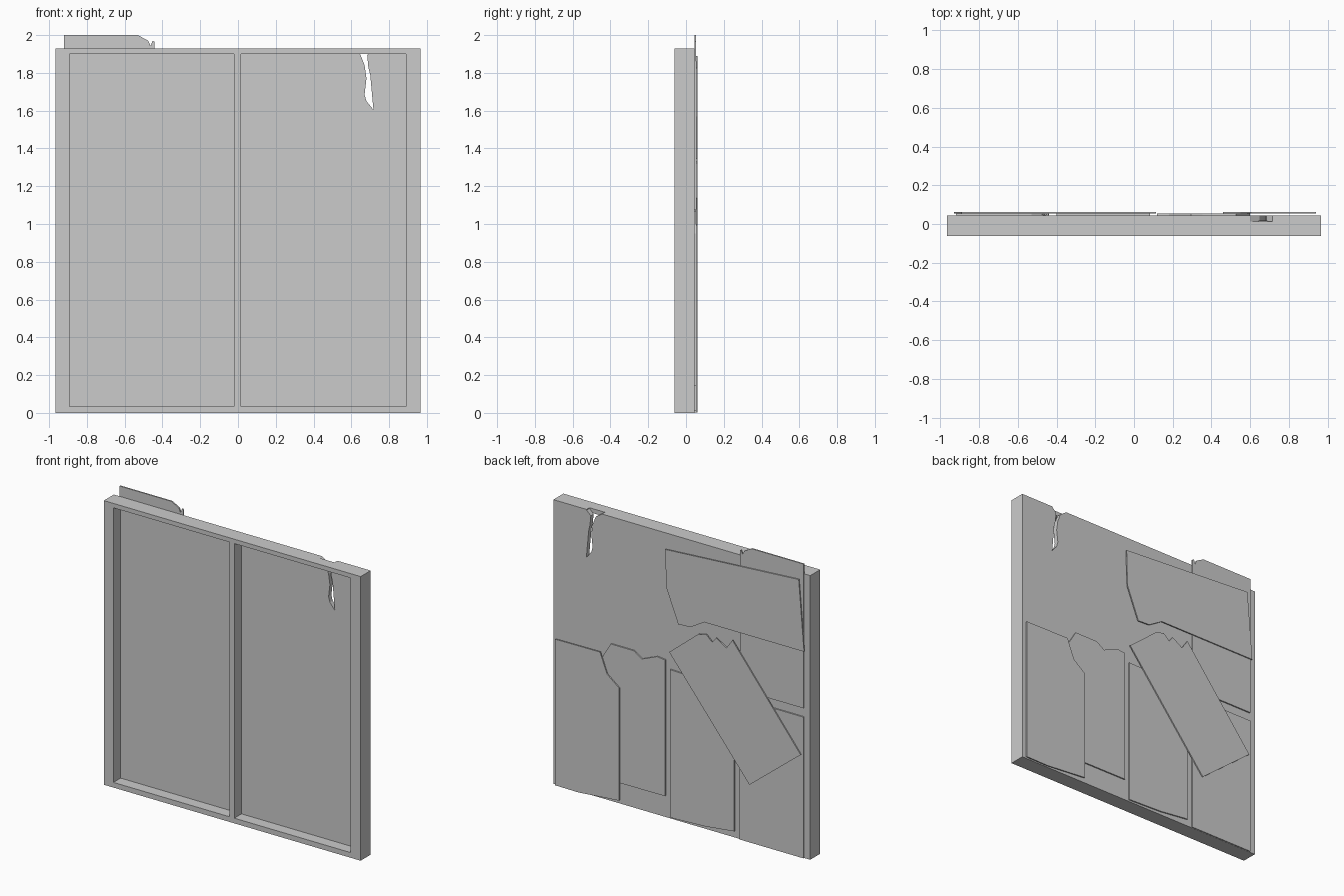
import bpy, bmesh

if "Cube" in bpy.data.objects:
    bpy.data.objects.remove(bpy.data.objects["Cube"])

FRONT, FLOOR, BACK = -0.062, 0.015, 0.045     # frame front, recess floor, wall back
LAYER1, LAYER2 = 0.054, 0.062                 # outer surfaces of the two board layers


def prism(name, outline, y0, y1):
    """Extrude an (x, z) outline between two y depths."""
    bm = bmesh.new()
    face = bm.faces.new([bm.verts.new((x, y0, z)) for x, z in outline])
    ext = bmesh.ops.extrude_face_region(bm, geom=[face])
    for v in ext["geom"]:
        if isinstance(v, bmesh.types.BMVert):
            v.co.y = y1
    bmesh.ops.recalc_face_normals(bm, faces=bm.faces)
    mesh = bpy.data.meshes.new(name)
    bm.to_mesh(mesh)
    bm.free()
    ob = bpy.data.objects.new(name, mesh)
    bpy.context.collection.objects.link(ob)
    return ob


def rect(x0, x1, z0, z1):
    return [(x0, z0), (x1, z0), (x1, z1), (x0, z1)]


def cut(target, cutter):
    """Subtract the cutter and remove it."""
    mod = target.modifiers.new("cut", "BOOLEAN")
    mod.operation, mod.solver, mod.object = "DIFFERENCE", "EXACT", cutter
    bpy.context.view_layer.objects.active = target
    bpy.ops.object.modifier_apply(modifier=mod.name)
    bpy.data.objects.remove(cutter)


# wall slab with two framed recesses in the front
wall = prism("wall_panel", rect(-0.965, 0.965, 0, 1.93), FRONT, BACK)
for x0, x1 in ((-0.893, -0.02), (0.016, 0.89)):
    cut(wall, prism("recess_cutter", rect(x0, x1, 0.035, 1.9), FRONT - 0.1, FLOOR))

# ragged split running down from the top edge of the back sheet
split = [(0.59, 1.96), (0.60, 1.93), (0.648, 1.897), (0.67, 1.84), (0.68, 1.77),
         (0.67, 1.685), (0.68, 1.65), (0.717, 1.605), (0.70, 1.79), (0.69, 1.83),
         (0.684, 1.895), (0.715, 1.925), (0.72, 1.96)]
cut(wall, prism("split_cutter", split, FLOOR - 0.001, BACK + 0.1))

# first layer of broken boards on the back
prism("upper_board", [(-0.92, 1.02), (-0.92, 2.0), (-0.53, 2.0), (-0.475, 1.97),
                      (-0.463, 1.942), (-0.452, 1.97), (-0.442, 1.965), (-0.442, 1.02)],
      BACK - 0.0005, LAYER1)
prism("lower_corner_board", rect(-0.92, -0.44, 0.001, 0.96), BACK, LAYER1)
prism("lower_middle_board", [(0.083, 1.015), (-0.40, 1.0), (-0.40, 0.045),
                             (-0.18, 0.02), (0.083, 0.01)], BACK, LAYER1)
prism("torn_board", [(0.6, 0.95), (0.528, 1.07), (0.354, 1.07), (0.294, 1.03),
                     (0.18, 1.077), (0.12, 1.07), (0.12, 0.145), (0.6, 0.143)],
      BACK, LAYER1)

# second layer overlapping the first
prism("wide_board", [(0.113, 1.826), (-0.89, 1.89), (-0.93, 1.41), (-0.18, 1.41),
                     (-0.076, 1.348), (0.015, 1.344), (0.105, 1.57)], LAYER1, LAYER2)
prism("slanted_board", [(0.083, 1.137), (-0.52, 0.396), (-0.905, 0.703),
                        (-0.392, 1.344), (-0.347, 1.28), (-0.27, 1.327),
                        (-0.24, 1.29), (-0.196, 1.33), (-0.136, 1.317)],
      LAYER1, LAYER2)
prism("side_board", [(0.94, 0.995), (0.603, 0.998), (0.55, 0.862), (0.46, 0.792),
                     (0.46, 0.027), (0.769, 0.001), (0.94, 0.003)], LAYER1, LAYER2)
